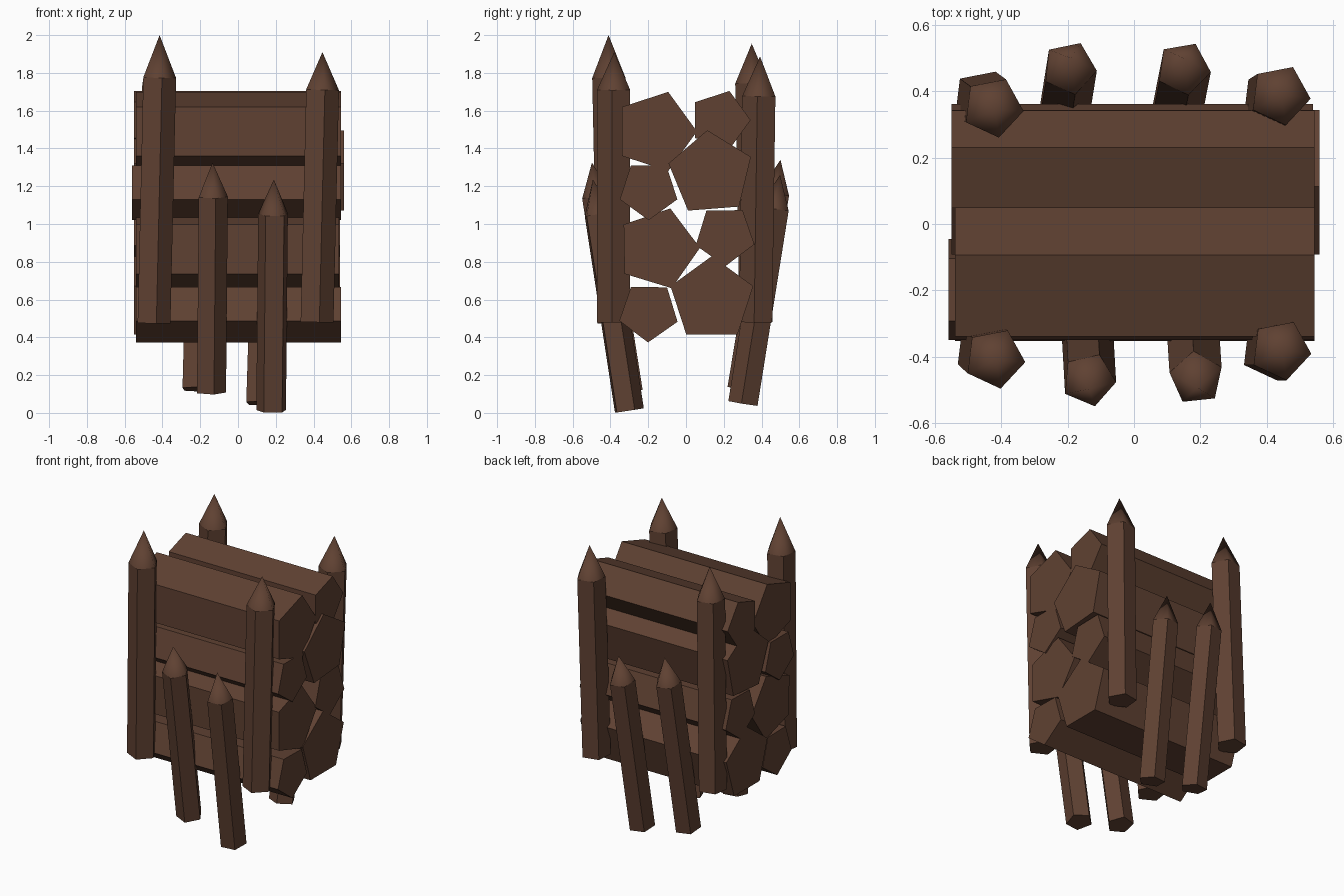
import bpy, bmesh, math
from mathutils import Vector, Matrix

if "Cube" in bpy.data.objects:
    bpy.data.objects.remove(bpy.data.objects["Cube"])

wood = bpy.data.materials.new("dark_brown_wood")
wood.diffuse_color = (0.115, 0.053, 0.032, 1)
wood.use_nodes = True
wood.node_tree.nodes["Principled BSDF"].inputs["Base Color"].default_value = wood.diffuse_color


def finish(name, bm):
    bmesh.ops.recalc_face_normals(bm, faces=bm.faces)
    me = bpy.data.meshes.new(name)
    bm.to_mesh(me)
    bm.free()
    me.materials.append(wood)
    ob = bpy.data.objects.new(name, me)
    bpy.context.collection.objects.link(ob)
    return ob


def ring(bm, r, rot, z):
    return [bm.verts.new((r * math.cos(math.radians(rot + 72 * i)),
                          r * math.sin(math.radians(rot + 72 * i)), z)) for i in range(5)]


def bridge(bm, a, b):
    for i in range(5):
        bm.faces.new((a[i], a[(i + 1) % 5], b[(i + 1) % 5], b[i]))


# five-sided log lying along x
def log(name, y, z, r, rot, x0, x1):
    bm = bmesh.new()
    a, b = ring(bm, r, rot, x0), ring(bm, r, rot, x1)
    bridge(bm, a, b)
    bm.faces.new(a)
    bm.faces.new(b)
    # local (x, y, z) becomes world (y, z, x)
    for v in bm.verts:
        v.co = Vector((v.co.z, v.co.x + y, v.co.y + z))
    finish(name, bm)


# five-sided stake with a softly shaded pointed tip, leaning from base to tip
def stake(name, base, tip, r, rot, point):
    base, tip = Vector(base), Vector(tip)
    axis = tip - base
    h = axis.length
    bm = bmesh.new()
    a, b = ring(bm, r, rot, 0), ring(bm, r, rot, h - point)
    bridge(bm, a, b)
    bm.faces.new(a)
    c = ring(bm, r, rot, h - point)
    apex = bm.verts.new((0, 0, h))
    for i in range(5):
        bm.faces.new((c[i], c[(i + 1) % 5], apex)).smooth = True
    turn = Vector((0, 0, 1)).rotation_difference(axis).to_matrix().to_4x4()
    bmesh.ops.transform(bm, matrix=Matrix.Translation(base) @ turn, verts=bm.verts)
    finish(name, bm)


# stacked logs: y, z, radius, rotation, ends in x
for i, spec in enumerate([
    (-.162, 1.49, .22, 0, -.54, .545), (.18, 1.55, .162, 0, -.55, .545),
    (.131, 1.267, .23, 22.5, -.55, .56), (-.198, 1.18, .16, 54, -.56, .545),
    (-.148, .87, .222, 1, -.54, .535), (.206, .94, .163, 55, -.55, .54),
    (.137, .6, .23, 18, -.55, .54), (-.198, .535, .162, 53, -.54, .545),
]):
    log(f"log_{i + 1}", *spec)

# tall corner posts
stake("front_left_post", (-.45, -.378, .475), (-.415, -.41, 2), .093, -7, .225)
stake("front_right_post", (.413, -.38, .48), (.447, -.38, 1.91), .093, -7, .2)
stake("back_left_post", (-.457, .375, .48), (-.42, .348, 1.955), .093, -7, .21)
stake("back_right_post", (.413, .372, .48), (.445, .392, 1.887), .093, -7, .21)

# short leaning braces
stake("front_left_brace", (-.146, -.305, .11), (-.135, -.498, 1.325), .083, -5, .18)
stake("front_right_brace", (.178, -.305, .012), (.19, -.493, 1.235), .083, 24, .185)
stake("back_left_brace", (-.222, .3, .125), (-.19, .5, 1.34), .083, -6, .18)
stake("back_right_brace", (.117, .305, .05), (.155, .498, 1.26), .083, -8, .18)
